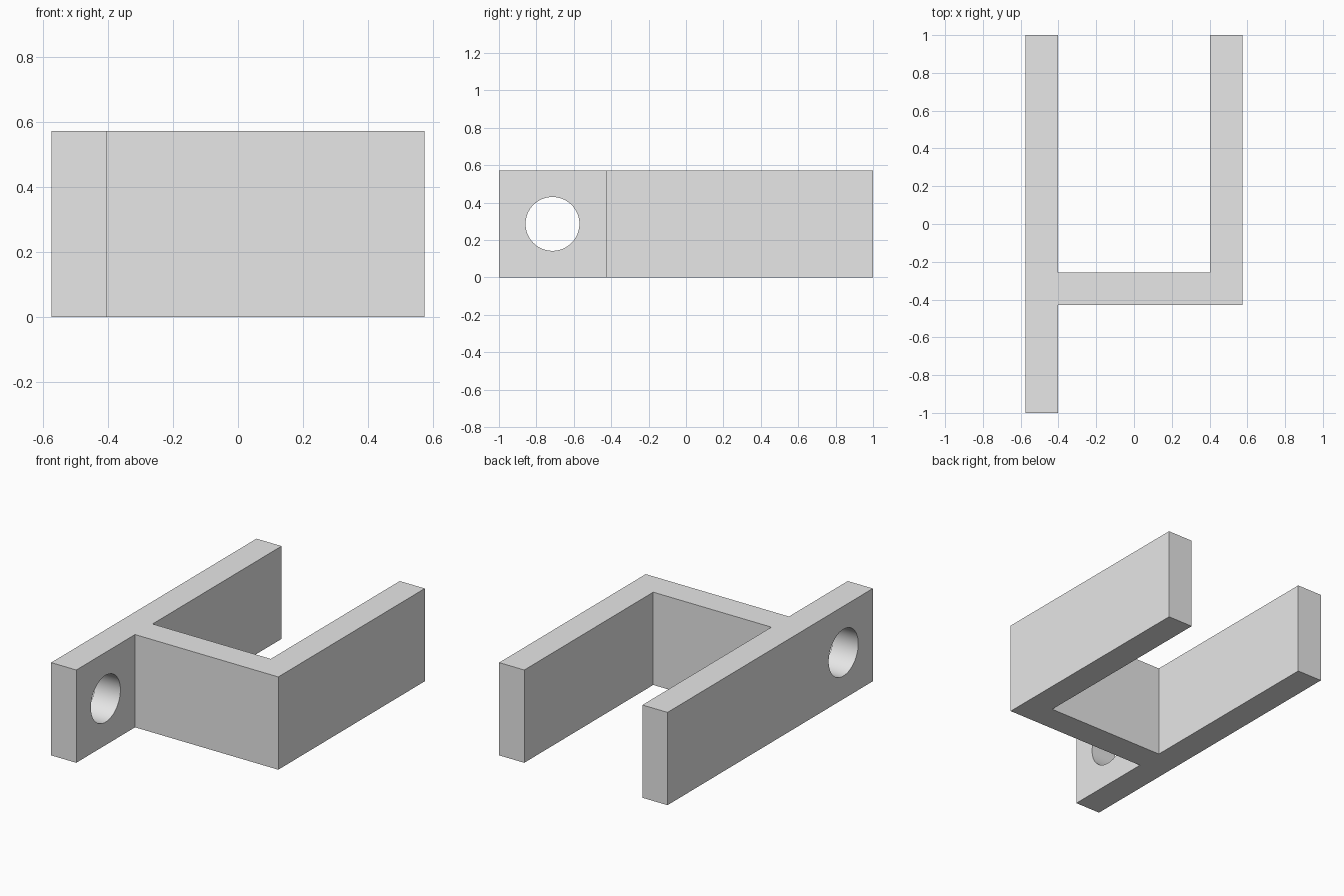
import bpy, bmesh, math

if "Cube" in bpy.data.objects:
    bpy.data.objects.remove(bpy.data.objects["Cube"], do_unlink=True)

HALF_W, HEIGHT, WALL = 0.574, 0.572, 0.171
FRONT = -0.4275             # front face of the cross wall
INNER = HALF_W - WALL

grey = bpy.data.materials.new("light_grey")
grey.use_nodes = True
grey.diffuse_color = (0.8, 0.8, 0.8, 1)
grey.node_tree.nodes["Principled BSDF"].inputs["Base Color"].default_value = (0.8, 0.8, 0.8, 1)

# Bracket body: plan outline extruded upward
outline = [(-HALF_W, -1), (-INNER, -1), (-INNER, FRONT), (HALF_W, FRONT),
           (HALF_W, 1), (INNER, 1), (INNER, FRONT + WALL),
           (-INNER, FRONT + WALL), (-INNER, 1), (-HALF_W, 1)]
bm = bmesh.new()
base = bm.faces.new([bm.verts.new((x, y, 0)) for x, y in outline])
top = bmesh.ops.extrude_face_region(bm, geom=[base])["geom"]
bmesh.ops.translate(bm, vec=(0, 0, HEIGHT),
                    verts=[g for g in top if isinstance(g, bmesh.types.BMVert)])
bmesh.ops.recalc_face_normals(bm, faces=bm.faces[:])
mesh = bpy.data.meshes.new("bracket")
bm.to_mesh(mesh)
bm.free()
mesh.materials.append(grey)
bracket = bpy.data.objects.new("bracket", mesh)
bpy.context.collection.objects.link(bracket)

# Round hole through the mounting tab
bpy.ops.mesh.primitive_cylinder_add(vertices=64, radius=0.144, depth=0.5,
                                    location=(-HALF_W + WALL / 2, -0.714, HEIGHT / 2),
                                    rotation=(0, math.pi / 2, 0))
cutter = bpy.context.object
cutter.name = "hole_cutter"
cutter.data.materials.append(grey)
cut = bracket.modifiers.new("hole", "BOOLEAN")
cut.operation, cut.solver, cut.object = "DIFFERENCE", "EXACT", cutter

# Apply the cut, then smooth the bore while keeping edges sharp
bpy.ops.object.select_all(action="DESELECT")
bracket.select_set(True)
bpy.context.view_layer.objects.active = bracket
bpy.ops.object.modifier_apply(modifier=cut.name)
bpy.data.objects.remove(cutter, do_unlink=True)
bpy.ops.object.shade_smooth_by_angle(angle=math.radians(30))
